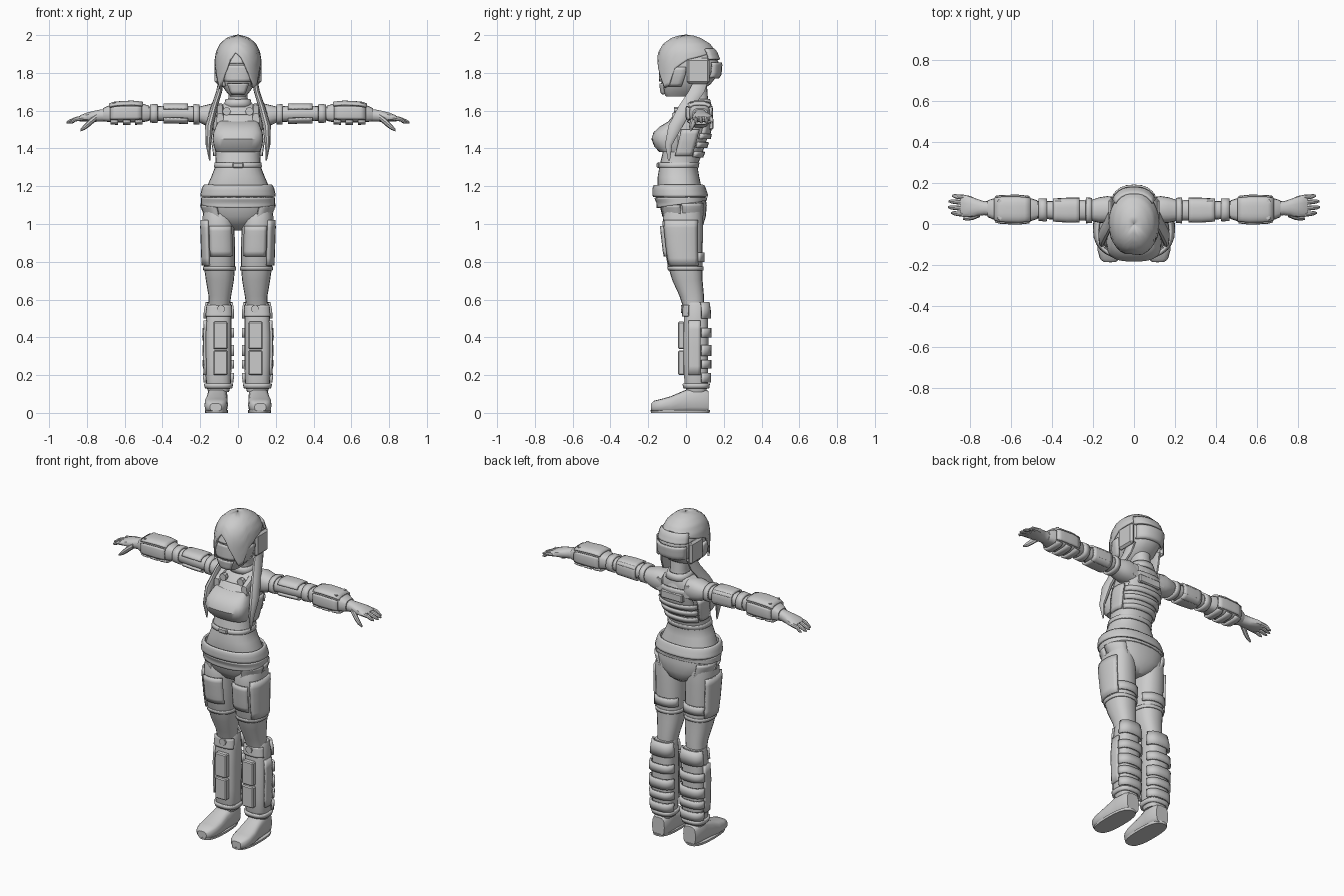
import bpy, bmesh
from math import cos, sin, radians, pi


def interp(keys, s):
    """Linear interpolation in rows of (s, values...)."""
    if s <= keys[0][0]:
        return keys[0][1:]
    for k, l in zip(keys, keys[1:]):
        if s <= l[0]:
            t = (s - k[0]) / (l[0] - k[0])
            return [a + (b - a) * t for a, b in zip(k[1:], l[1:])]
    return keys[-1][1:]


def point(sec, s, a, axis, p, off=0.0):
    """Point on a superellipse section: centre ca, cb and radii ra, rb."""
    ca, cb, ra, rb = sec
    f = lambda v: (1 if v >= 0 else -1) * abs(v) ** p
    u, v = ca + (ra + off) * f(cos(a)), cb + (rb + off) * f(sin(a))
    return {'z': (u, v, s), 'x': (s, u, v), 'y': (u, s, v)}[axis]


def finish(name, bm, mirror, solid=0, smooth=35):
    me = bpy.data.meshes.new(name)
    bm.to_mesh(me)
    bm.free()
    ob = bpy.data.objects.new(name, me)
    bpy.context.collection.objects.link(ob)
    bpy.ops.object.select_all(action='DESELECT')
    ob.select_set(True)
    bpy.context.view_layer.objects.active = ob
    bpy.ops.object.shade_smooth_by_angle(angle=radians(smooth))
    if solid:
        m = ob.modifiers.new("thickness", 'SOLIDIFY')
        m.thickness, m.offset = solid, 0
    if mirror:
        m = ob.modifiers.new("mirror", 'MIRROR')
        m.use_mirror_merge = False
    return ob


def loft(name, secs, axis='z', n=20, p=0.85, mirror=False):
    bm = bmesh.new()
    rings = [[bm.verts.new(point(k[1:], k[0], 2 * pi * i / n, axis, p)) for i in range(n)] for k in secs]
    for r, q in zip(rings, rings[1:]):
        for i in range(n):
            bm.faces.new((r[i], r[(i + 1) % n], q[(i + 1) % n], q[i]))
    bm.faces.new(rings[0])
    bm.faces.new(rings[-1])
    bmesh.ops.recalc_face_normals(bm, faces=bm.faces)
    return finish(name, bm, mirror)


def shell(name, secs, a0, a1, s0, s1, off=0.006, axis='z', p=0.85, mirror=False, m=6, t=0.012):
    """Armour plate hugging a loft between two angles and two stations."""
    n = max(4, int(abs(a1 - a0) / 12))
    bm = bmesh.new()
    rows = []
    for j in range(m + 1):
        row = []
        for i in range(n + 1):
            d = a0 + (a1 - a0) * i / n
            lo = s0(d) if callable(s0) else s0
            s = lo + (s1 - lo) * j / m
            row.append(bm.verts.new(point(interp(secs, s), s, radians(d), axis, p, off)))
        rows.append(row)
    for r, q in zip(rows, rows[1:]):
        for i in range(n):
            bm.faces.new((r[i], r[i + 1], q[i + 1], q[i]))
    bmesh.ops.remove_doubles(bm, verts=bm.verts, dist=1e-5)
    return finish(name, bm, mirror, t)


def box(name, c, d, mirror=False, bevel=0.006):
    bm = bmesh.new()
    bmesh.ops.create_cube(bm, size=1)
    for v in bm.verts:
        v.co = [c[k] + v.co[k] * d[k] for k in range(3)]
    bmesh.ops.bevel(bm, geom=list(bm.edges), offset=bevel, segments=1, affect='EDGES')
    return finish(name, bm, mirror)


def disc(name, c, r, h, axis, mirror=True):
    secs = [(c[0] - h, 0, 0, r, r), (c[0] + h, 0, 0, r, r)]
    i = 'xyz'.index(axis)
    o = [c[1 + k] for k in range(3) if k != i]
    secs = [(c[1 + i] + e, o[0], o[1], r, r) for e in (-h, h)]
    return loft(name, secs, axis, 8, 1, mirror)


def mid(*rows):
    """Rows (z, y_front, y_back, half_width) to centred sections."""
    return [(z, 0, (a + b) / 2, w, (b - a) / 2) for z, a, b, w in rows]


# Torso, bust and pelvis
torso = mid((1.10, -.13, .10, .183), (1.18, -.15, .085, .172), (1.25, -.15, .07, .142), (1.31, -.14, .06, .118),
            (1.37, -.125, .085, .12), (1.45, -.11, .112, .132), (1.53, -.09, .13, .132), (1.59, -.04, .13, .135),
            (1.625, -.01, .125, .10), (1.645, .01, .12, .06))
loft("torso", torso, n=28)
loft("bust_armour", mid((1.38, -.14, .0, .115), (1.41, -.168, .0, .128), (1.45, -.183, .0, .134),
                        (1.485, -.172, .0, .13), (1.515, -.14, .0, .118), (1.545, -.09, .0, .105)), n=28, p=.7)
pelvis = mid((.965, -.03, .06, .03), (.99, -.085, .09, .10), (1.04, -.125, .105, .165), (1.10, -.14, .11, .188),
             (1.16, -.15, .10, .187))
loft("pelvis", pelvis, n=28)
belt = mid((1.11, -.15, .105, .19), (1.15, -.168, .108, .19), (1.19, -.168, .095, .182), (1.21, -.16, .085, .168))
shell("hip_belt", belt, 0, 360, 1.145, 1.205, .004)
shell("hip_belt_lower", belt, 0, 360, lambda d: 1.105 + .02 * sin(radians(d)), 1.14, 0)
shell("waist_band", torso, 0, 360, 1.30, 1.325, .003, m=2, t=.008)
box("waist_buckle", (0, -.147, 1.312), (.06, .016, .03))
shell("hip_pocket", pelvis, -58, -5, 1.03, 1.10, .008, mirror=True)
shell("hip_side_plate", pelvis, -2, 50, 1.01, 1.11, .006, mirror=True)

# Chest straps and back armour
shell("upper_chest_plate", torso, -140, -40, 1.525, 1.575, .007)
disc("collar_stud", (0, .06, -.052, 1.597), .022, .012, 'y')
shell("back_plate", torso, 38, 142, 1.47, 1.575, .006)
for i, z in enumerate((1.355, 1.405, 1.45)):
    shell(f"back_bar_{i}", torso, 30, 150, z, z + .028, .007 + .003 * i, m=2)
box("back_module", (0, .128, 1.525), (.15, .035, .05))
shell("side_strap", torso, -15, 25, 1.36, 1.50, .006, mirror=True)
loft("shoulder_strap", [(-.075, .095, 1.55, .018, .035), (.0, .095, 1.602, .02, .025), (.06, .095, 1.613, .02, .025),
                        (.13, .095, 1.57, .02, .04)], 'y', 12, .5, True)

# Neck and head
loft("neck", [(1.58, 0, .06, .075, .075), (1.63, 0, .06, .055, .06), (1.68, 0, .055, .05, .06),
              (1.75, 0, .04, .055, .07)])
shell("neck_collar", [(1.62, 0, .06, .07, .07), (1.67, 0, .055, .055, .062)], 0, 360, 1.62, 1.66, .002, m=2)
head = mid((1.675, -.105, .02, .04), (1.70, -.125, .07, .062), (1.74, -.13, .13, .09), (1.79, -.13, .17, .106),
           (1.85, -.128, .175, .112), (1.91, -.11, .15, .104), (1.95, -.09, .115, .08), (1.975, -.06, .07, .05))
loft("helmet", head, n=24, p=.8)
shell("visor", head, -128, -52, 1.755, 1.84, .006, p=.8)
shell("mouth_guard", head, -120, -60, 1.69, 1.745, .006, p=.8)
shell("brow_plate", head, -118, -62, 1.85, 1.90, .008, p=.8)
shell("cheek_plate", head, -45, -5, 1.73, 1.83, .006, p=.8, mirror=True)
box("ear_module", (.11, .065, 1.81), (.028, .12, .135), True, .012)
shell("helmet_back_upper", head, 35, 145, 1.87, 1.925, .01, p=.8)
shell("helmet_back_lower", head, 40, 140, 1.775, 1.855, .012, p=.8)

# Hair: cap with swept fringe and two long side locks
hair = mid((1.68, -.14, .15, .112), (1.74, -.152, .165, .118), (1.80, -.152, .17, .12), (1.86, -.152, .172, .12),
           (1.91, -.142, .155, .112), (1.95, -.118, .125, .093), (1.98, -.077, .077, .06), (1.995, -.03, .03, .022),
           (1.998, -.001, .001, .001))
fringe = [(-180, 1.87), (-165, 1.85), (-145, 1.71), (-128, 1.77), (-100, 1.91), (-88, 1.90), (-58, 1.77),
          (-42, 1.69), (-25, 1.82), (0, 1.87), (90, 1.93), (180, 1.87)]
shell("hair_cap", hair, -180, 180, lambda d: interp(fringe, d)[0], 1.998, 0, p=.95, m=14, t=.01)
loft("hair_side_lock", [(1.335, .15, -.09, .003, .005), (1.42, .157, -.092, .014, .02), (1.52, .152, -.055, .022, .04),
                        (1.62, .126, .0, .018, .043), (1.70, .10, .055, .016, .045), (1.76, .09, .08, .014, .04)],
     n=10, p=1, mirror=True)

# Arms
loft("shoulder", [(.08, .07, 1.57, .06, .065), (.13, .07, 1.575, .066, .065), (.17, .068, 1.575, .062, .055),
                  (.21, .066, 1.58, .05, .04)], 'x', mirror=True)
arm = [(.18, .066, 1.578, .048, .038), (.25, .066, 1.583, .05, .042), (.33, .066, 1.585, .05, .042),
       (.40, .067, 1.585, .045, .04), (.48, .07, 1.585, .042, .036), (.52, .07, 1.585, .045, .04)]
loft("upper_arm", arm, 'x', 16, mirror=True)
shell("shoulder_band", arm, 0, 360, .205, .235, .007, 'x', mirror=True, m=2)
for i, a in enumerate((20, 200, -70)):
    shell(f"upper_arm_plate_{i}", arm, a, a + (140 if i < 2 else 120), .265, .395, .006, 'x', .65, True)
shell("elbow_band", arm, 0, 360, .425, .465, .006, 'x', mirror=True, m=2)
fore = [(.47, .07, 1.586, .045, .04), (.50, .07, 1.588, .055, .048), (.56, .07, 1.59, .062, .053),
        (.65, .071, 1.588, .06, .05), (.69, .073, 1.583, .05, .042), (.715, .075, 1.578, .04, .034)]
loft("forearm", fore, 'x', 16, .65, True)
shell("forearm_top_plate", fore, 35, 145, .505, .68, .005, 'x', .6, True)
shell("forearm_front_plate", fore, 155, 205, .51, .675, .005, 'x', .6, True)
shell("forearm_back_plate", fore, -25, 25, .51, .675, .005, 'x', .6, True)
for i, x in enumerate((.505, .57, .635)):
    shell(f"forearm_under_band_{i}", fore, 215, 325, x, x + .04, .007, 'x', .6, True, m=2)
for i, y in enumerate((.03, .11)):
    disc(f"forearm_screw_{i}", (0, .655, y, 1.641), .01, .005, 'z')

# Hands
loft("hand", [(.69, .075, 1.577, .038, .034), (.73, .077, 1.574, .034, .032), (.76, .08, 1.57, .04, .03),
              (.80, .085, 1.566, .052, .024), (.83, .088, 1.56, .055, .018), (.845, .088, 1.557, .05, .012)],
     'x', 14, mirror=True)
for i, (y, tip) in enumerate(((.047, .893), (.075, .907), (.104, .905), (.13, .888))):
    loft(f"finger_{i}", [(.82, y, 1.561, .012, .013), (.86, y + .003, 1.555, .0115, .012),
                         (tip - .015, y + .006, 1.543, .01, .01), (tip, y + .007, 1.538, .004, .005)],
         'x', 8, 1, True)
loft("thumb", [(.75, .052, 1.565, .018, .018), (.785, .036, 1.537, .016, .02), (.81, .028, 1.515, .012, .016),
               (.834, .025, 1.497, .005, .007)], 'x', 8, 1, True)

# Thighs
thigh = [(.56, .10, .04, .055, .055), (.62, .096, .03, .06, .065), (.70, .096, .008, .074, .08),
         (.78, .098, -.005, .083, .092), (.86, .10, -.012, .084, .1), (.98, .103, -.018, .085, .108),
         (1.04, .105, -.016, .082, .105), (1.09, .11, -.01, .07, .095)]
loft("thigh", thigh, mirror=True)
shell("thigh_front_plate", thigh, -135, -62, .83, .99, .006, mirror=True)
shell("thigh_outer_plate", thigh, -55, 40, .78, 1.02, .006, mirror=True)
shell("thigh_strap", thigh, 0, 360, .755, .775, .002, mirror=True, m=2, t=.008)
shell("thigh_back_band", thigh, 42, 150, .80, .85, .005, mirror=True, m=2)

# Lower legs
shin = [(.11, .103, .055, .055, .052), (.15, .103, .054, .066, .062), (.25, .104, .052, .069, .066),
        (.40, .105, .052, .071, .067), (.50, .102, .053, .068, .064), (.57, .10, .054, .064, .06),
        (.585, .10, .054, .058, .055)]
loft("shin", shin, n=18, p=.7, mirror=True)
box("shin_plate_lower", (.092, -.024, .265), (.076, .036, .13), True)
box("shin_plate_upper", (.092, -.024, .41), (.076, .036, .145), True)
disc("knee_stud", (0, .09, -.012, .55), .022, .014, 'y')
shell("knee_guard", shin, -150, -30, .51, .57, .005, p=.7, mirror=True)
for i, (z, h) in enumerate(((.16, .05), (.235, .045), (.30, .06), (.40, .05), (.50, .085))):
    shell(f"calf_band_{i}", shin, 15, 165, z, z + h, .01, p=.7, mirror=True, m=2)
shell("shin_side_plate", shin, -25, 12, .20, .49, .005, p=.7, mirror=True)
shell("ankle_cuff", shin, 0, 360, .13, .155, .005, p=.7, mirror=True, m=2)

# Boots
loft("boot", [(-.185, .118, .03, .03, .02), (-.17, .118, .035, .048, .029), (-.13, .117, .039, .06, .035),
              (-.08, .115, .045, .062, .043), (-.02, .112, .058, .055, .056), (.03, .109, .068, .054, .066),
              (.09, .107, .066, .052, .064), (.12, .107, .06, .042, .056)], 'y', 16, .6, True)
loft("boot_sole", [(0, .114, -.03, .06, .155), (.014, .114, -.03, .062, .158)], p=.75, mirror=True)
